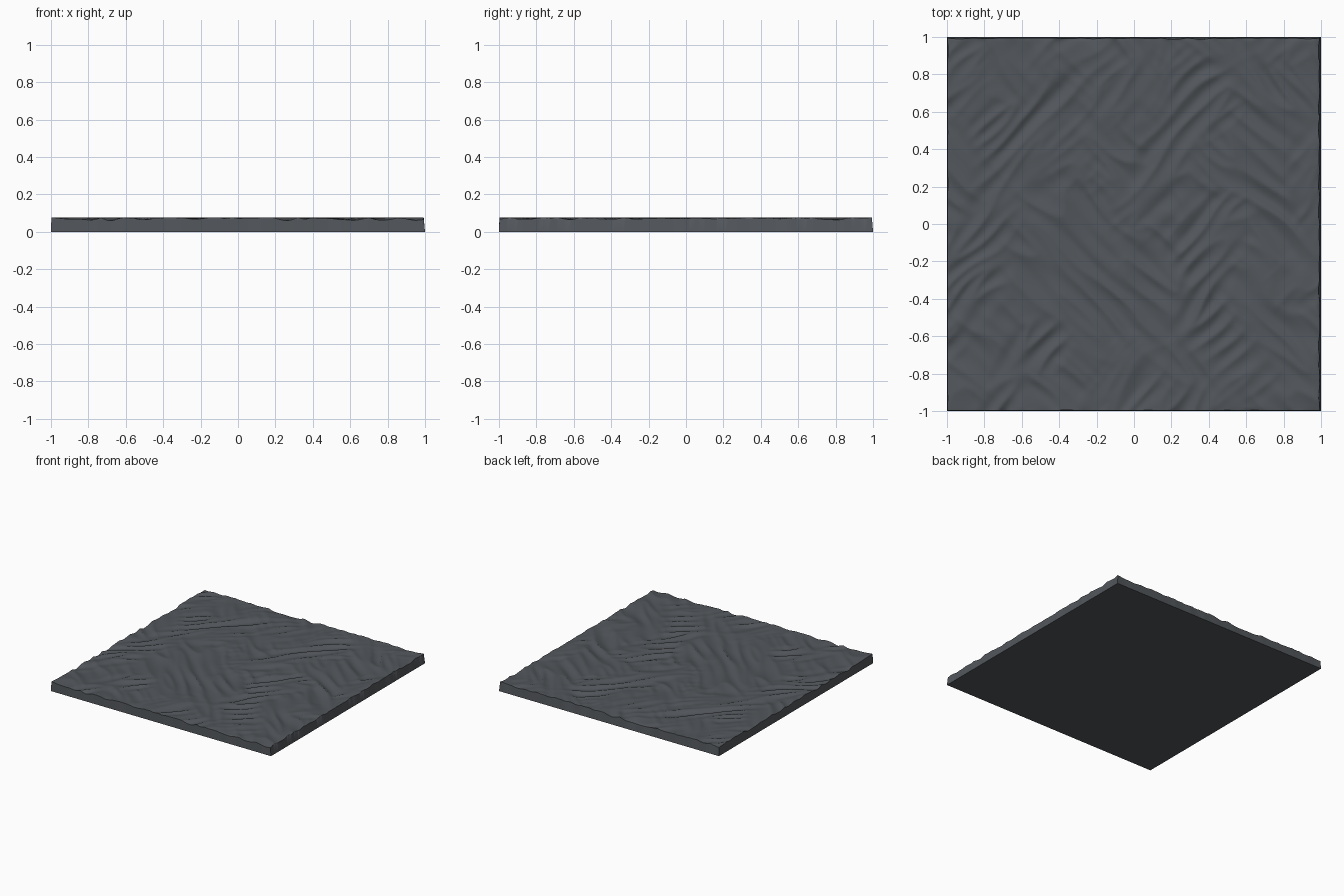
import bpy, bmesh, math
from mathutils import Vector, noise

if "Cube" in bpy.data.objects:
    bpy.data.objects.remove(bpy.data.objects["Cube"])

N = 150          # grid resolution of the rippled top


def ridge(a, b, seed):
    """Narrow-crested ripples, long in b and short in a."""
    n = noise.noise(Vector((a * 11, b * 2.6, seed)))
    return 1 - 2.2 * abs(n)


def height(x, y):
    u, v = (x + y) / math.sqrt(2), (x - y) / math.sqrt(2)
    warp = 0.03 * noise.noise(Vector((x * 3, y * 3, 9)))
    patch = noise.noise(Vector((x * 3, y * 3, 4.3)))
    t = min(1, max(0, 0.4 + 2.2 * patch))
    r = (1 - t) * ridge(u + warp, v, 1.7) + t * ridge(v + warp, u, 6.1)
    return min(0.083, 0.064 + 0.014 * r)


stone = bpy.data.materials.new("dark slate grey")
stone.diffuse_color = (0.085, 0.094, 0.105, 1)
stone.use_nodes = True
stone.node_tree.nodes["Principled BSDF"].inputs["Base Color"].default_value = stone.diffuse_color

# Rippled top surface
bm = bmesh.new()
bmesh.ops.create_grid(bm, x_segments=N, y_segments=N, size=1)
rim = [e for e in bm.edges if e.is_boundary]
for v in bm.verts:
    v.co.z = height(v.co.x, v.co.y)

# Side walls down to the ground
ext = bmesh.ops.extrude_edge_only(bm, edges=rim)["geom"]
low_edges = [g for g in ext if isinstance(g, bmesh.types.BMEdge) and g.is_boundary]
low = {v for e in low_edges for v in e.verts}
for v in low:
    v.co.z = 0

# Worn upper rim: uneven inset, strongest on the right side
for v in {v for e in rim for v in e.verts}:
    x, y = v.co.x, v.co.y
    wear = 0.006 + 0.012 * abs(noise.noise(Vector((x * 7, y * 7, 2))))
    if abs(x) > 0.999:
        v.co.x -= math.copysign(wear * (1.2 if x > 0 else 0.4), x)
    if abs(y) > 0.999:
        v.co.y -= math.copysign(wear * (1.0 if y > 0 else 0.4), y)
    v.co.z -= 0.006 * abs(noise.noise(Vector((x * 9, y * 9, 5))))

# Flat underside
bmesh.ops.contextual_create(bm, geom=low_edges)
bmesh.ops.recalc_face_normals(bm, faces=bm.faces)

mesh = bpy.data.meshes.new("rippled_ground_slab")
bm.to_mesh(mesh)
bm.free()
mesh.materials.append(stone)
slab = bpy.data.objects.new("rippled_ground_slab", mesh)
bpy.context.collection.objects.link(slab)
bpy.context.view_layer.objects.active = slab
slab.select_set(True)
bpy.ops.object.shade_smooth_by_angle(angle=math.radians(40))
